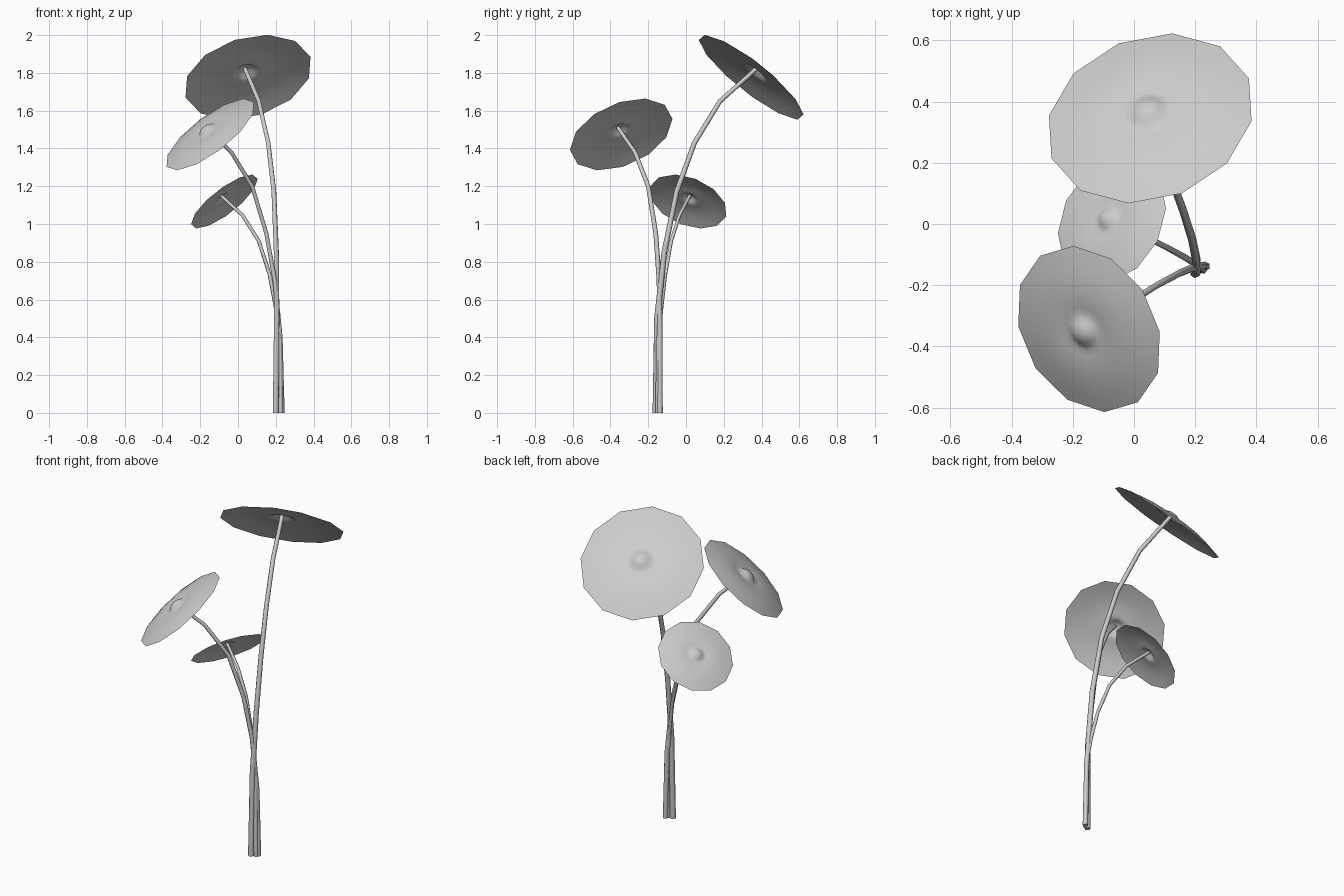
import bpy, bmesh, math
from mathutils import Vector

if "Cube" in bpy.data.objects:
    bpy.data.objects.remove(bpy.data.objects["Cube"])

# Cap profile as (radius, height), both relative to the rim radius
PROFILE = [(1.0, 0.0), (0.8, 0.055), (0.6, 0.093), (0.43, 0.108), (0.31, 0.102),
           (0.23, 0.095), (0.17, 0.115), (0.12, 0.155), (0.06, 0.18)]
TIP = 0.187
SIDES = 12


def make_cap(name, centre, normal, radius, toward):
    """Shallow dished umbrella with a central button; 'toward' is the x, y of one rim corner."""
    n = Vector(normal).normalized()
    u = Vector((*toward, -(n.x * toward[0] + n.y * toward[1]) / n.z)).normalized()
    v = n.cross(u)
    c = Vector(centre)
    bm = bmesh.new()
    rings = []
    for r, h in PROFILE:
        ring = []
        for i in range(SIDES):
            a = 2 * math.pi * i / SIDES
            p = c + radius * (r * (math.cos(a) * u + math.sin(a) * v) + h * n)
            ring.append(bm.verts.new(p))
        rings.append(ring)
    for lo, hi in zip(rings, rings[1:]):
        for i in range(SIDES):
            j = (i + 1) % SIDES
            bm.faces.new((lo[i], lo[j], hi[j], hi[i]))
    tip = bm.verts.new(c + n * radius * TIP)
    for i in range(SIDES):
        bm.faces.new((rings[-1][i], rings[-1][(i + 1) % SIDES], tip))
    for f in bm.faces:
        f.smooth = True
    me = bpy.data.meshes.new(name)
    bm.to_mesh(me)
    bm.free()
    bpy.context.collection.objects.link(bpy.data.objects.new(name, me))


def make_stem(name, points, r_base, r_top):
    """Six-sided tapering tube along a bent path."""
    cu = bpy.data.curves.new(name, 'CURVE')
    cu.dimensions = '3D'
    cu.bevel_depth = 1.0
    cu.bevel_resolution = 1
    cu.use_fill_caps = True
    sp = cu.splines.new('POLY')
    sp.points.add(len(points) - 1)
    top = points[-1][2]
    for p, co in zip(sp.points, points):
        p.co = (*co, 1)
        p.radius = r_base + (r_top - r_base) * co[2] / top
    ob = bpy.data.objects.new(name, cu)
    bpy.context.collection.objects.link(ob)
    bpy.ops.object.select_all(action='DESELECT')
    ob.select_set(True)
    bpy.context.view_layer.objects.active = ob
    bpy.ops.object.convert(target='MESH')
    bpy.ops.object.shade_smooth_by_angle(angle=math.radians(65))


# Tall plant leaning back
make_cap("tall_cap", (0.053, 0.345, 1.777), (-0.23, 0.60, 0.76), 0.348, (0.071, 0.275))
make_stem("tall_stem", [(0.20, -0.16, 0), (0.205, -0.153, 0.5), (0.203, -0.115, 0.85),
                        (0.19, -0.05, 1.17), (0.16, 0.045, 1.43),
                        (0.11, 0.18, 1.65), (0.037, 0.372, 1.822)], 0.017, 0.012)

# Middle plant leaning front left
make_cap("middle_cap", (-0.147, -0.343, 1.474), (-0.57, -0.335, 0.75), 0.288, (-0.051, 0.2725))
make_stem("middle_stem", [(0.234, -0.138, 0), (0.224, -0.138, 0.4), (0.195, -0.142, 0.7),
                          (0.15, -0.16, 0.95), (0.075, -0.20, 1.20),
                          (-0.035, -0.27, 1.38), (-0.165, -0.36, 1.51)], 0.015, 0.011)

# Short plant leaning back left
make_cap("short_cap", (-0.072, 0.011, 1.119), (-0.58, 0.31, 0.75), 0.217, (-0.175, -0.04))
make_stem("short_stem", [(0.226, -0.15, 0), (0.222, -0.147, 0.38), (0.20, -0.13, 0.56),
                         (0.168, -0.11, 0.73), (0.11, -0.078, 0.91),
                         (0.025, -0.035, 1.045), (-0.09, 0.02, 1.15)], 0.013, 0.009)
